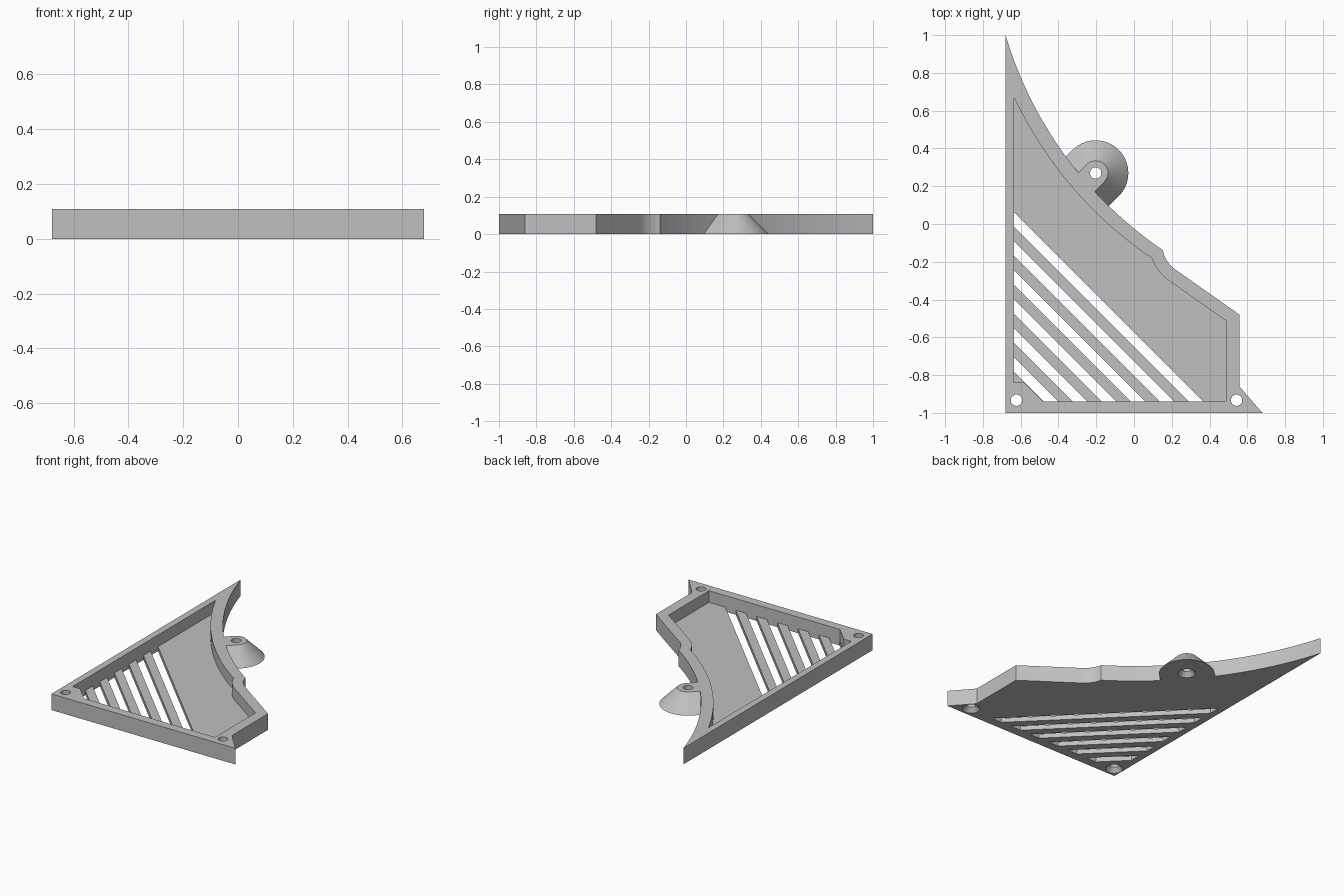
import bpy, bmesh, math
from mathutils import Vector

cube = bpy.data.objects.get("Cube")
if cube:
    bpy.data.objects.remove(cube, do_unlink=True)

HEIGHT, FLOOR = 0.108, 0.03
LEFT, BOTTOM = -0.635, -0.94          # inner faces of the straight walls
HOLE_R, SINK_R = 0.03, 0.055
BOSS = Vector((-0.203, 0.27))

grey = bpy.data.materials.new("plain grey")
grey.use_nodes = True
grey.diffuse_color = (0.53, 0.53, 0.53, 1)
grey.node_tree.nodes["Principled BSDF"].inputs["Base Color"].default_value = grey.diffuse_color


def arc(a, b, c, steps):
    """Points along the circle through a, b and c, from a to c."""
    a, b, c = Vector(a), Vector(b), Vector(c)
    p, q = b - a, c - a
    centre = a + Vector((q.y * p.length_squared - p.y * q.length_squared,
                         p.x * q.length_squared - q.x * p.length_squared)) / (2 * p.cross(q))
    start, end = a - centre, c - centre
    first = math.atan2(start.y, start.x)
    sweep = math.atan2(start.cross(end), start.dot(end))
    return [centre + start.length * Vector((math.cos(first + sweep * i / steps),
                                            math.sin(first + sweep * i / steps)))
            for i in range(steps + 1)]


def circle(centre, radius, n=32):
    return [Vector(centre) + radius * Vector((math.cos(math.tau * i / n), math.sin(math.tau * i / n)))
            for i in range(n)]


def loft(name, low, high, z0, z1):
    """Solid between two matching outlines."""
    bm = bmesh.new()
    lo = [bm.verts.new((p[0], p[1], z0)) for p in low]
    hi = [bm.verts.new((p[0], p[1], z1)) for p in high]
    bm.faces.new(lo)
    bm.faces.new(hi)
    for i in range(len(lo)):
        j = (i + 1) % len(lo)
        bm.faces.new((lo[i], lo[j], hi[j], hi[i]))
    bmesh.ops.recalc_face_normals(bm, faces=bm.faces)
    mesh = bpy.data.meshes.new(name)
    bm.to_mesh(mesh)
    bm.free()
    mesh.materials.append(grey)
    obj = bpy.data.objects.new(name, mesh)
    bpy.context.collection.objects.link(obj)
    return obj


def combine(target, tool, operation):
    mod = target.modifiers.new(operation.lower(), 'BOOLEAN')
    mod.operation, mod.solver, mod.object = operation, 'EXACT', tool
    bpy.context.view_layer.objects.active = target
    bpy.ops.object.modifier_apply(modifier=mod.name)
    bpy.data.objects.remove(tool, do_unlink=True)


# Plate outline: straight sides, long hollow curve and small hollow step
outline = (arc((-0.68, 1.0), (-0.37, 0.37), (0.152, -0.138), 40)
           + arc((0.152, -0.138), (0.172, -0.19), (0.215, -0.238), 8)[1:]
           + [(0.558, -0.48), (0.558, -0.86), (0.68, -1), (-0.68, -1)])
plate = loft("vented_corner_plate", outline, outline, 0, HEIGHT)

# Recess leaving a rim and a chamfered pad at the left corner
recess = (arc((LEFT, 0.67), (-0.335, 0.204), (0.095, -0.182), 40)
          + arc((0.095, -0.182), (0.128, -0.245), (0.188, -0.302), 8)[1:]
          + [(0.488, -0.513), (0.488, BOTTOM), (-0.48, BOTTOM), (-0.58, -0.84), (LEFT, -0.84)])
combine(plate, loft("recess_cutter", recess, recess, FLOOR, HEIGHT + 0.1), 'DIFFERENCE')

# Diagonal vent slots
for k in range(6):
    c = -0.573 - 0.1535 * k
    d = c - 0.077
    slot = [(LEFT, c - LEFT), (LEFT, d - LEFT), (d - BOTTOM, BOTTOM), (c - BOTTOM, BOTTOM)]
    combine(plate, loft("slot_cutter", slot, slot, -0.1, FLOOR + 0.02), 'DIFFERENCE')


# Tapered screw boss running back into the curved rim
def boss_outline(r):
    pts = [BOSS + r * Vector((math.cos(a), math.sin(a)))
           for a in (math.radians(-45 + 180 * i / 32) for i in range(33))]
    back = Vector((-1, -1)).normalized() * 0.1
    return pts + [pts[-1] + back, pts[0] + back]


combine(plate, loft("screw_boss", boss_outline(0.173), boss_outline(0.065), 0, HEIGHT), 'UNION')

# Screw holes, countersunk from below
for centre in (BOSS, (-0.622, -0.933), (0.543, -0.933)):
    hole = circle(centre, HOLE_R)
    combine(plate, loft("hole_cutter", hole, hole, -0.1, HEIGHT + 0.1), 'DIFFERENCE')
    grow = SINK_R - HOLE_R
    combine(plate, loft("sink_cutter", circle(centre, SINK_R + grow), circle(centre, HOLE_R - 0.002),
                        -0.03, 0.032), 'DIFFERENCE')

# Smooth curves, sharp corners
bpy.ops.object.select_all(action='DESELECT')
plate.select_set(True)
bpy.context.view_layer.objects.active = plate
bpy.ops.object.shade_smooth_by_angle(angle=math.radians(25))
